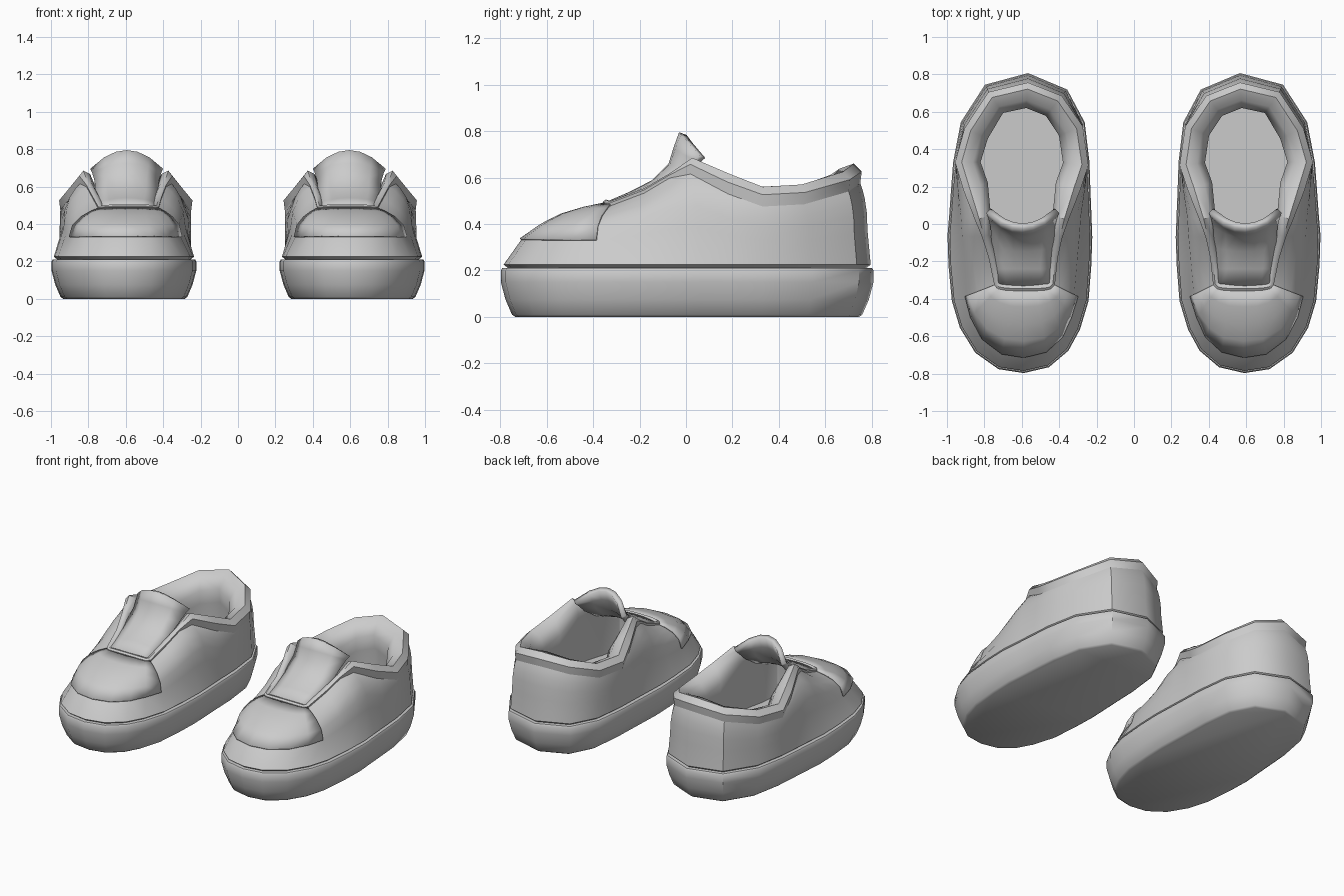
import bpy, math
from mathutils import Vector

if "Cube" in bpy.data.objects:
    bpy.data.objects.remove(bpy.data.objects["Cube"])

grey = bpy.data.materials.new("plain_grey")
grey.diffuse_color = (0.6, 0.6, 0.6, 1)
grey.use_nodes = True
grey.node_tree.nodes["Principled BSDF"].inputs["Base Color"].default_value = grey.diffuse_color

# Footprint of one shoe, counter-clockwise from the toe (x, y)
BASE = [(.59, -.785), (.72, -.765), (.84, -.68), (.92, -.55), (.962, -.41), (.98, -.22),
        (.985, -.06), (.975, .06), (.965, .2), (.955, .33), (.915, .54), (.79, .735),
        (.567, .795), (.365, .71), (.275, .54), (.25, .33), (.245, .18), (.24, .06),
        (.235, -.07), (.24, -.22), (.255, -.41), (.30, -.56), (.36, -.67), (.46, -.755)]
# Matching points on the edge of the throat and collar (x, y, top z)
RIM = [(.58, -.355, .505), (.64, -.355, .505), (.69, -.352, .503), (.725, -.345, .50),
       (.745, -.325, .50), (.775, -.18, .555), (.81, -.07, .62), (.845, .02, .685),
       (.905, .18, .615), (.95, .33, .56), (.90, .51, .57), (.775, .70, .625),
       (.567, .75, .66), (.39, .68, .625), (.28, .52, .57), (.25, .315, .56),
       (.295, .18, .615), (.355, .02, .685), (.385, -.07, .62), (.41, -.18, .555),
       (.425, -.325, .50), (.445, -.345, .50), (.475, -.352, .503), (.52, -.355, .505)]
N = len(BASE)


def build(name, verts, faces, thickness=0, angle=40):
    """Mesh object mirrored into a left and right copy."""
    mesh = bpy.data.meshes.new(name)
    mesh.from_pydata(verts, [], faces)
    mesh.materials.append(grey)
    for p in mesh.polygons:
        p.use_smooth = True
    mesh.set_sharp_from_angle(angle=math.radians(angle))
    ob = bpy.data.objects.new(name, mesh)
    bpy.context.collection.objects.link(ob)
    if thickness:
        s = ob.modifiers.new("thickness", 'SOLIDIFY')
        s.thickness = abs(thickness)
        s.offset = 1 if thickness > 0 else -1
    ob.modifiers.new("pair", 'MIRROR').use_mirror_merge = False
    return ob


def loft(rings, closed=True):
    """Quads between successive rings of equal length."""
    n = len(rings[0])
    faces = []
    for i in range(len(rings) - 1):
        for j in range(n if closed else n - 1):
            k = (j + 1) % n
            faces.append((i * n + j, i * n + k, (i + 1) * n + k, (i + 1) * n + j))
    return [v for r in rings for v in r], faces


def inward(pts):
    """Unit inward normals of a closed outline."""
    out = []
    for j in range(N):
        a, b = Vector(pts[j - 1][:2]), Vector(pts[j][:2])
        c = Vector(pts[(j + 1) % N][:2])
        t = (b - a).normalized() + (c - b).normalized()
        out.append(Vector((-t.y, t.x)).normalized())
    return out


base_n, rim_n = inward(BASE), inward(RIM)


def footprint(inset, z):
    return [(p[0] + n.x * inset, p[1] + n.y * inset, z) for p, n in zip(BASE, base_n)]


# Chunky sole with a rounded lower edge
sole = [footprint(i, z) for i, z in
        [(.05, 0), (.036, .01), (.008, .075), (-.012, .15), (-.012, .2), (-.006, .21), (.03, .212)]]
v, f = loft(sole)
f.append(tuple(reversed(range(N))))
f.append(tuple(range(len(v) - N, len(v))))
build("sole", v, f)


# Collar padding: thick around the ankle, a narrow bead along the throat
def pad(j):
    if 8 <= j <= 16:
        return .13, .085
    return (.085, .07) if j in (7, 17) else (.045, .022)


# Upper body, domed over the toe and steep at the heel
def upper_ring(k):
    ring = []
    for j in range(N):
        b = Vector((*BASE[j], .225))
        r = Vector(RIM[j])
        r.z -= pad(j)[1]
        first = min(.3, .075 / (r - b).xy.length)
        d, h = [(0, 0), (first, .41), (.38, .65), (.58, .82), (.8, .93), (1, 1)][k]
        ring.append((b.x + (r.x - b.x) * d, b.y + (r.y - b.y) * d, b.z + (r.z - b.z) * h))
    return ring


body = [upper_ring(k) for k in range(6)]
build("upper", *loft([footprint(.022, .208)] + body))

# Toe cap panel over the front of the upper
front = list(range(20, N)) + list(range(5))
build("toe_cap", *loft([[ring[j] for j in front] for ring in body[1:]], False), thickness=.009)

# Rolled collar, lining and insole
rings = []
for across, drop in [(0, -1), (-.05, -.4), (.22, 0), (.68, -.25), (1, -1.1), (.9, -2.2), (.85, None)]:
    ring = []
    for j in range(N):
        w, h = pad(j)
        x, y, z = RIM[j]
        ring.append((x + rim_n[j].x * w * across, y + rim_n[j].y * w * across,
                     .25 if drop is None else z + h * drop))
    rings.append(ring)
v, f = loft(rings)
f.append(tuple(range(len(v) - N, len(v))))
build("collar_and_lining", v, f, angle=50)

# Tongue: (y, z, half width, backward curl, downward curl) per row
ROWS = [(-.345, .495, .14, 0, .01), (-.24, .54, .15, 0, .02), (-.147, .588, .165, .02, .025),
        (-.075, .66, .172, .06, .03), (-.055, .725, .185, .09, .05), (-.03, .795, .195, .09, .1)]
U = [-1, -.62, -.3, 0, .3, .62, 1]
tongue = [[(.595 + hw * u, y + cy * u * u, z - cz * u * u) for u in U]
          for y, z, hw, cy, cz in ROWS]
build("tongue", *loft(tongue, False), thickness=-.035)
